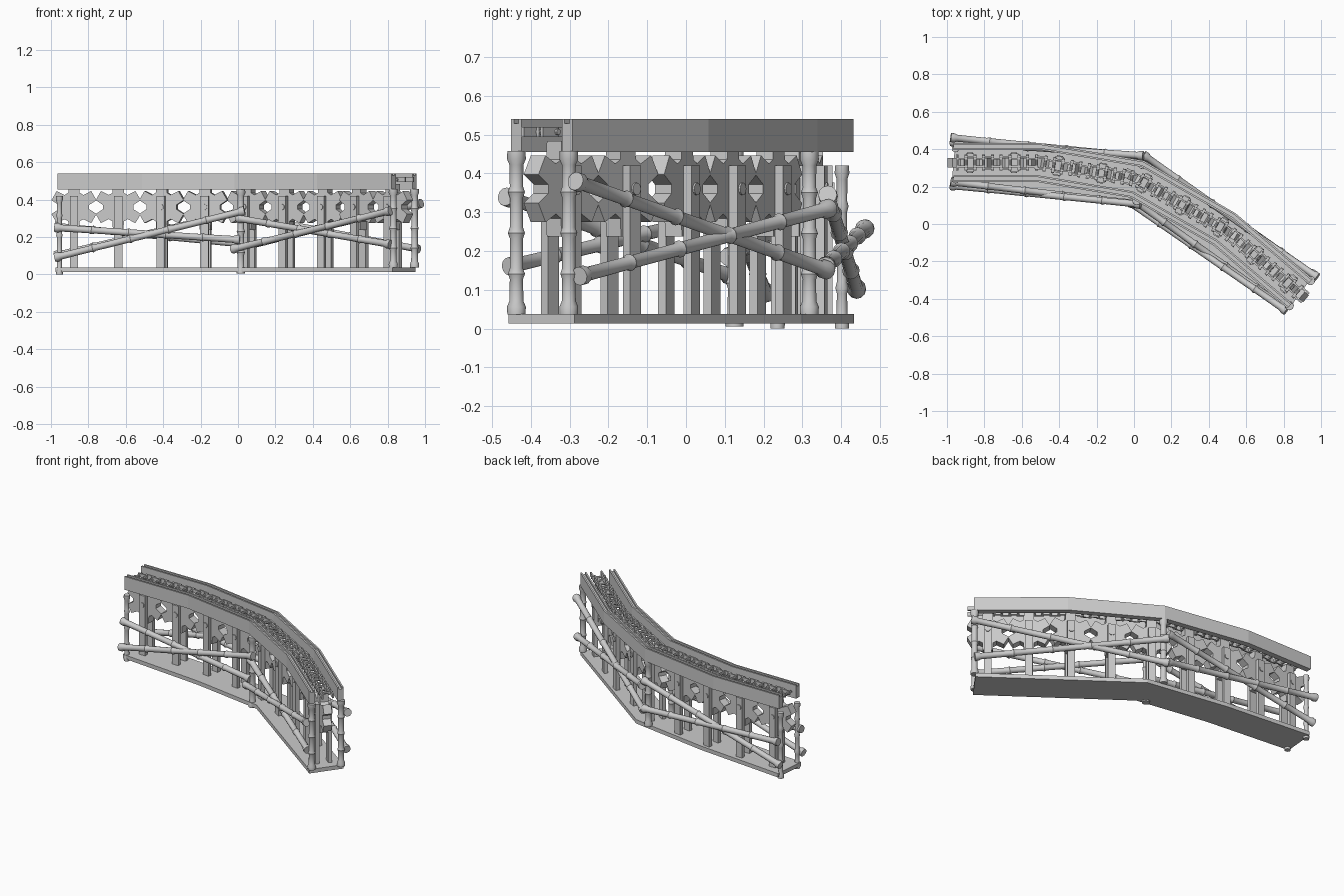
import bpy, bmesh, math
from mathutils import Vector, Matrix

if "Cube" in bpy.data.objects:
    bpy.data.objects.remove(bpy.data.objects["Cube"])

PATH = [Vector(p) for p in [(-.965, .328), (-.505, .328), (.017, .24), (.483, -.028), (.888, -.372)]]
BASE = [Vector(p) for p in [(-.965, .328), (-.39, .275), (.105, .197), (.888, -.372)]]


def finish(bm, name, smooth=False):
    bmesh.ops.recalc_face_normals(bm, faces=bm.faces)
    me = bpy.data.meshes.new(name)
    bm.to_mesh(me)
    bm.free()
    ob = bpy.data.objects.new(name, me)
    bpy.context.collection.objects.link(ob)
    if smooth:
        bpy.context.view_layer.objects.active = ob
        ob.select_set(True)
        bpy.ops.object.shade_smooth_by_angle(angle=math.radians(35))
        ob.select_set(False)
    return ob


def normals(path):
    # mitred sideways vectors, pointing to the outside of the bend
    dirs = [(b - a).normalized() for a, b in zip(path, path[1:])]
    out = []
    for i in range(len(path)):
        a, b = dirs[max(i - 1, 0)], dirs[min(i, len(dirs) - 1)]
        m = (a + b).normalized()
        out.append(Vector((-m.y, m.x)) / m.dot(a))
    return out


def sweep(name, path, profile):
    # profile points are (sideways offset, height)
    bm = bmesh.new()
    rings = []
    for p, n in zip(path, normals(path)):
        rings.append([bm.verts.new((*(p + n * o), z)) for o, z in profile])
    k = len(profile)
    for a, b in zip(rings, rings[1:]):
        for i in range(k):
            bm.faces.new((a[i], a[(i + 1) % k], b[(i + 1) % k], b[i]))
    bm.faces.new(rings[0])
    bm.faces.new(rings[-1])
    return finish(bm, name)


def at(dist):
    # point and heading at a distance along the track
    for a, b in zip(PATH, PATH[1:]):
        seg = (b - a).length
        if dist <= seg or b is PATH[-1]:
            d = (b - a) / seg
            return a + d * dist, math.atan2(d.y, d.x)
        dist -= seg


def frame(dist, z):
    p, ang = at(dist)
    return Matrix.Translation((p.x, p.y, z)) @ Matrix.Rotation(ang, 4, 'Z')


def box(bm, mat, centre, size):
    bmesh.ops.create_cube(bm, size=1, matrix=mat @ Matrix.Translation(centre) @ Matrix.Diagonal((*size, 1)))


def bamboo(name, a, b, r=.018, nodes=4):
    # lathe along a-b with flared ends and raised node rings
    a, b = Vector(a), Vector(b)
    L = (b - a).length
    prof = [(0, r * 1.3), (.02, r * 1.35), (.035, r)]
    for i in range(1, nodes + 1):
        t = L * i / (nodes + 1)
        prof += [(t - .014, r * .95), (t, r * 1.22), (t + .014, r * .95)]
    prof += [(L - .035, r), (L - .02, r * 1.35), (L, r * 1.3)]
    rot = (b - a).to_track_quat('Z', 'Y')
    bm = bmesh.new()
    n = 12
    rings = [[bm.verts.new(a + rot @ Vector((q * math.cos(2 * math.pi * i / n), q * math.sin(2 * math.pi * i / n), t)))
              for i in range(n)] for t, q in prof]
    for u, v in zip(rings, rings[1:]):
        for i in range(n):
            bm.faces.new((u[i], u[(i + 1) % n], v[(i + 1) % n], v[i]))
    bm.faces.new(rings[0])
    bm.faces.new(rings[-1])
    finish(bm, name, True)


# base plate
sweep("base_plate", BASE, [(-.105, .013), (.105, .013), (.105, .038), (-.105, .038)])

# grooved side rails
for s, side in ((1, "outer"), (-1, "inner")):
    prof = [(.104, .455), (.104, .54), (.094, .54), (.094, .528), (.078, .528),
            (.078, .54), (.068, .54), (.068, .455)]
    sweep(side + "_rail", PATH, [(o * s, z) for o, z in prof])

# drive gears with a pair of support posts each
for i in range(9):
    m = frame(.088 + i * .2365, .36)
    bm = bmesh.new()
    outline = []
    for t in range(6):
        c = 30 + 60 * t
        for da, r in ((-22, .082), (-13, .126), (13, .126), (22, .082)):
            g = math.radians(c + da)
            outline.append((r * math.cos(g), r * math.sin(g)))
    sides = [[bm.verts.new(m @ Vector((x, y, z))) for x, z in outline] for y in (-.025, .025)]
    bm.faces.new(sides[0])
    bm.faces.new(sides[1])
    for j in range(24):
        k = (j + 1) % 24
        bm.faces.new((sides[0][j], sides[0][k], sides[1][k], sides[1][j]))
    finish(bm, "gear")
    bm = bmesh.new()
    for y in (-.038, .038):
        box(bm, m, (0, y, -.132), (.044, .024, .384))
    bmesh.ops.create_cone(bm, cap_ends=True, segments=12, radius1=.016, radius2=.016, depth=.11,
                          matrix=m @ Matrix.Rotation(math.pi / 2, 4, 'X'))
    finish(bm, "gear_support")

# chain: alternating inner and outer link plates joined by rollers
bm = bmesh.new()
pitch = .047
for i in range(44):
    m = frame(.02 + i * pitch, .507)
    bmesh.ops.create_cone(bm, cap_ends=True, segments=8, radius1=.008, radius2=.008, depth=.086,
                          matrix=m @ Matrix.Rotation(math.pi / 2, 4, 'X'))
    off = .032 if i % 2 else .021
    m = frame(.02 + (i + .5) * pitch, .507)
    for s in (-1, 1):
        box(bm, m, (0, s * off, 0), (pitch + .016, .009, .026))
finish(bm, "chain")

# upright bamboo posts
for x, y, z0, z1, r in [(-.955, .402, 0, .42, .014), (-.955, .236, 0, .42, .014),
                        (.045, .318, .036, .455, .018), (.015, .125, .005, .455, .018),
                        (.83, -.437, .036, .457, .018), (.944, -.302, .036, .457, .018)]:
    bamboo("upright_pole", (x, y, z0), (x, y, z1), r, 3)

# crossed bamboo braces on both sides
for a, b in [((-.98, .205, .09), (.035, .105, .34)),
             ((-.98, .225, .25), (.01, .11, .185)),
             ((-.03, .12, .135), (.815, -.465, .34)),
             ((.0, .125, .3), (.815, -.455, .16)),
             ((-.98, .44, .1), (.05, .365, .345)),
             ((-.98, .462, .258), (.05, .36, .16)),
             ((.05, .37, .31), (.965, -.275, .135)),
             ((.045, .365, .15), (.98, -.285, .38))]:
    bamboo("brace_pole", a, b, .0185, 4)
